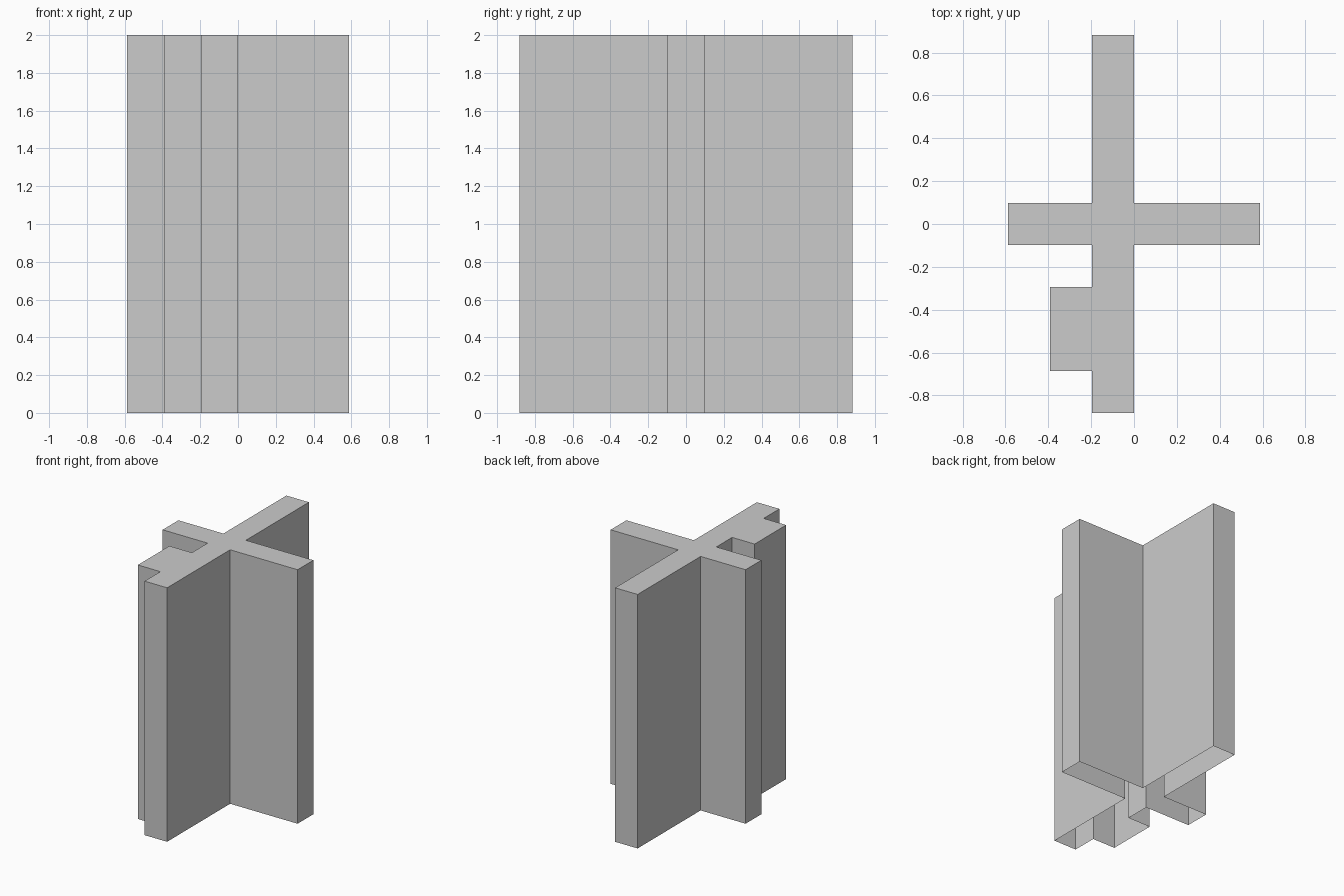
import bpy
import bmesh

if "Cube" in bpy.data.objects:
    bpy.data.objects.remove(bpy.data.objects["Cube"])

U = 0.196      # one grid step of the plan
HEIGHT = 2.0

# Plan outline in grid steps, counter-clockwise
outline = [
    (-1, -4.5), (0, -4.5), (0, -0.5), (3, -0.5), (3, 0.5), (0, 0.5),
    (0, 4.5), (-1, 4.5), (-1, 0.5), (-3, 0.5), (-3, -0.5), (-1, -0.5),
    (-1, -1.5), (-2, -1.5), (-2, -3.5), (-1, -3.5),
]

bm = bmesh.new()
bottom = [bm.verts.new((x * U, y * U, 0)) for x, y in outline]
top = [bm.verts.new((x * U, y * U, HEIGHT)) for x, y in outline]

# Side walls; the underside stays open, as seen from below
n = len(outline)
for i in range(n):
    j = (i + 1) % n
    bm.faces.new((bottom[i], bottom[j], top[j], top[i]))

# Flat top cap
bm.faces.new(top)

mesh = bpy.data.meshes.new("cross_pillar")
bm.to_mesh(mesh)
bm.free()
pillar = bpy.data.objects.new("cross_pillar", mesh)
bpy.context.collection.objects.link(pillar)
